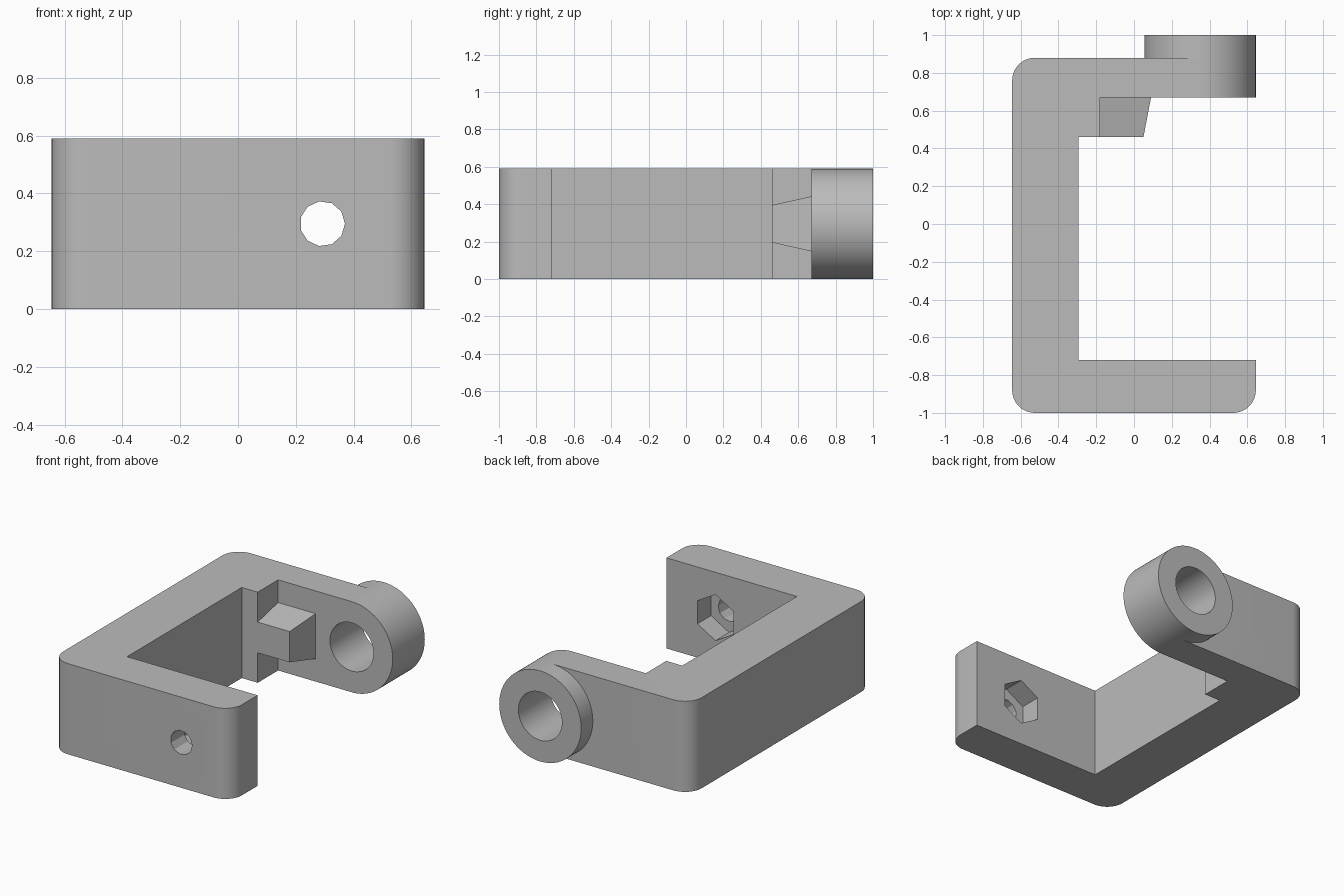
import bpy, bmesh, math
from mathutils import Vector

cube = bpy.data.objects.get("Cube")
if cube:
    bpy.data.objects.remove(cube, do_unlink=True)

H = 0.59            # bracket height
MID = H / 2
PIVOT_X = 0.35      # hinge axis
BOLT_X = 0.292      # bolt axis

grey = bpy.data.materials.new("plain grey")
grey.use_nodes = True
COLOUR = (0.5, 0.5, 0.5, 1)
grey.diffuse_color = COLOUR
grey.node_tree.nodes["Principled BSDF"].inputs["Base Color"].default_value = COLOUR


def make_object(name, bm):
    bmesh.ops.recalc_face_normals(bm, faces=bm.faces)
    mesh = bpy.data.meshes.new(name)
    bm.to_mesh(mesh)
    bm.free()
    mesh.materials.append(grey)
    obj = bpy.data.objects.new(name, mesh)
    bpy.context.collection.objects.link(obj)
    return obj


def extrude(name, points, depth):
    """Extrude a closed loop of 3D points along a vector."""
    bm = bmesh.new()
    face = bm.faces.new([bm.verts.new(p) for p in points])
    out = bmesh.ops.extrude_face_region(bm, geom=[face])
    moved = [v for v in out["geom"] if isinstance(v, bmesh.types.BMVert)]
    bmesh.ops.translate(bm, verts=moved, vec=depth)
    return make_object(name, bm)


def prism(name, x, radius, sides, y0, y1, turn=0):
    """Regular prism along y, centred at mid height."""
    ring = []
    for i in range(sides):
        a = turn + math.tau * i / sides
        ring.append((x + radius * math.cos(a), y0, MID + radius * math.sin(a)))
    return extrude(name, ring, Vector((0, y1 - y0, 0)))


def combine(target, other, operation):
    mod = target.modifiers.new(other.name, "BOOLEAN")
    mod.operation = operation
    mod.solver = "EXACT"
    mod.object = other
    bpy.context.view_layer.objects.active = target
    bpy.ops.object.modifier_apply(modifier=mod.name)
    bpy.data.objects.remove(other, do_unlink=True)


def rounded(cx, cy, start, r=0.12, steps=10):
    """Quarter circle of points for a rounded corner."""
    return [(cx + r * math.cos(math.radians(start + 90 * i / steps)),
             cy + r * math.sin(math.radians(start + 90 * i / steps)))
            for i in range(steps + 1)]


# C-shaped frame with rounded outer corners and an inner step
outline = (rounded(-0.525, -0.88, 180) + rounded(0.525, -0.88, 270)
           + [(0.645, -0.72), (-0.295, -0.72), (-0.295, 0.46), (-0.18, 0.46),
              (-0.18, 0.67), (PIVOT_X, 0.67), (PIVOT_X, 0.88)]
           + rounded(-0.525, 0.76, 90))
frame = extrude("clamp_frame", [(x, y, 0) for x, y in outline], Vector((0, 0, H)))

# Hinge barrel at the end of the rear arm
combine(frame, prism("hinge_barrel", PIVOT_X, MID, 96, 0.67, 1.0), "UNION")

# Tapered catch beside the step, rooted slightly in the frame
bm = bmesh.new()
rings = []
for y, half, right in ((0.46, 0.1, 0.05), (0.67, 0.147, 0.09), (0.72, 0.147, 0.09)):
    rings.append([bm.verts.new((x, y, MID + s * half))
                  for x, s in ((-0.2, -1), (right, -1), (right, 1), (-0.2, 1))])
bm.faces.new(rings[0])
bm.faces.new(rings[-1])
for a, b in zip(rings, rings[1:]):
    for i in range(4):
        j = (i + 1) % 4
        bm.faces.new((a[i], a[j], b[j], b[i]))
combine(frame, make_object("catch", bm), "UNION")

# Hinge bore, bolt hole and hexagonal nut pocket
for cutter in (prism("hinge_bore", PIVOT_X, 0.157, 64, 0.6, 1.1),
               prism("bolt_hole", BOLT_X, 0.078, 11, -1.1, -0.6),
               prism("nut_pocket", BOLT_X, 0.15, 6, -0.86, -0.6, math.radians(30))):
    combine(frame, cutter, "DIFFERENCE")

bpy.ops.object.select_all(action="DESELECT")
frame.select_set(True)
bpy.context.view_layer.objects.active = frame
bpy.ops.object.shade_smooth_by_angle(angle=math.radians(30))
